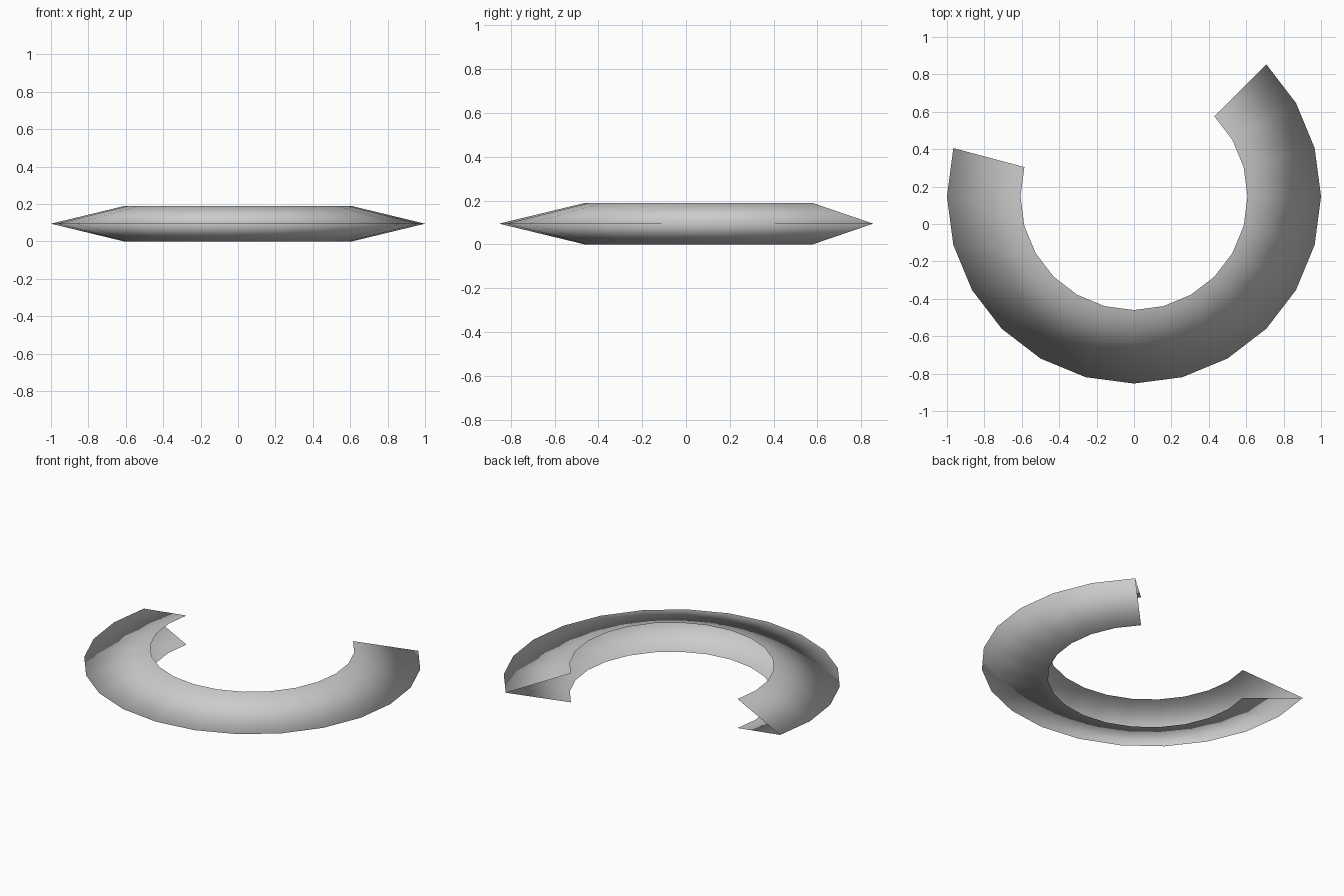
import bpy
import bmesh
from math import radians
from mathutils import Matrix, Vector

cube = bpy.data.objects.get("Cube")
if cube:
    bpy.data.objects.remove(cube, do_unlink=True)

OUTER, INNER, HEIGHT = 1.0, 0.607, 0.19
CENTRE = Vector((0, 0.147, 0))
START, SWEEP, STEPS = 165, 240, 16

grey = bpy.data.materials.new("light grey")
grey.use_nodes = True
colour = (0.6, 0.6, 0.6, 1)
grey.diffuse_color = colour
grey.node_tree.nodes["Principled BSDF"].inputs["Base Color"].default_value = colour

# V-shaped profile, open towards the middle of the ring
bm = bmesh.new()
turn = Matrix.Rotation(radians(START), 3, "Z")
profile = [(INNER, 0, 0), (OUTER, 0, HEIGHT / 2), (INNER, 0, HEIGHT)]
verts = [bm.verts.new(turn @ Vector(p) + CENTRE) for p in profile]
edges = [bm.edges.new(pair) for pair in zip(verts, verts[1:])]

# Sweep the profile around the front, leaving the gap at the back
bmesh.ops.spin(bm, geom=verts + edges, cent=CENTRE, axis=(0, 0, 1),
               angle=radians(SWEEP), steps=STEPS)
bmesh.ops.remove_doubles(bm, verts=bm.verts, dist=0.0001)

# Turn every face away from the hollow, then shade smoothly over the rim
bm.normal_update()
for face in bm.faces:
    above = face.calc_center_median().z > HEIGHT / 2
    if (face.normal.z > 0) != above:
        face.normal_flip()
    face.smooth = True

mesh = bpy.data.meshes.new("open_ring")
bm.to_mesh(mesh)
bm.free()
mesh.materials.append(grey)
ring = bpy.data.objects.new("open_ring", mesh)
bpy.context.collection.objects.link(ring)
